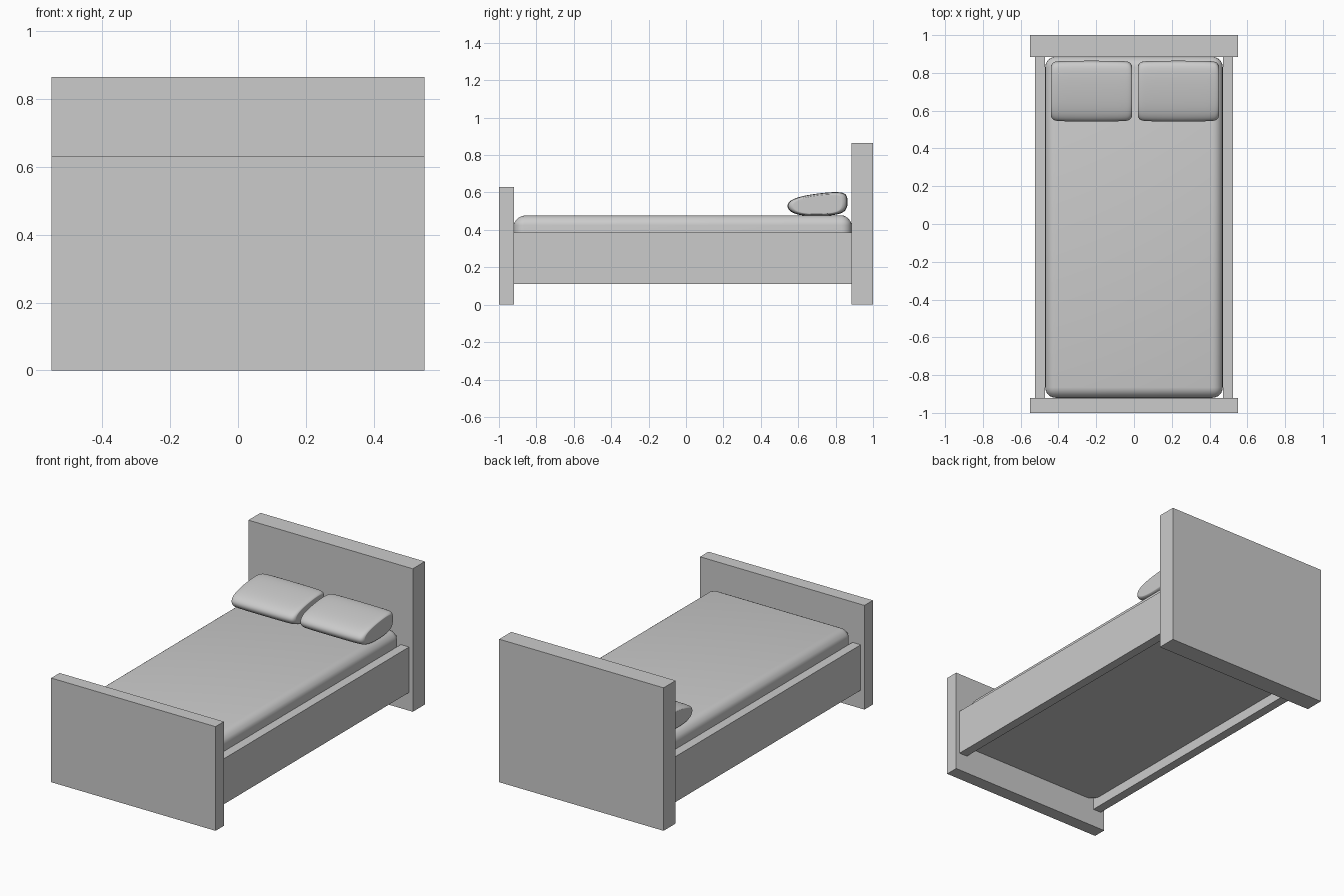
import bpy, bmesh
from mathutils import Vector

cube = bpy.data.objects.get("Cube")
if cube:
    bpy.data.objects.remove(cube, do_unlink=True)

grey = bpy.data.materials.new("light_grey")
grey.use_nodes = True
GREY = (0.6, 0.6, 0.6, 1)
grey.diffuse_color = GREY
grey.node_tree.nodes["Principled BSDF"].inputs["Base Color"].default_value = GREY


def add_object(name, bm):
    bmesh.ops.recalc_face_normals(bm, faces=bm.faces)
    mesh = bpy.data.meshes.new(name)
    bm.to_mesh(mesh)
    bm.free()
    obj = bpy.data.objects.new(name, mesh)
    bpy.context.collection.objects.link(obj)
    mesh.materials.append(grey)
    return obj


def box_mesh(low, high):
    low, high = Vector(low), Vector(high)
    bm = bmesh.new()
    bmesh.ops.create_cube(bm, size=1)
    bmesh.ops.scale(bm, vec=high - low, verts=bm.verts)
    bmesh.ops.translate(bm, vec=(low + high) / 2, verts=bm.verts)
    return bm


def smooth(obj, angle):
    bpy.ops.object.select_all(action="DESELECT")
    obj.select_set(True)
    bpy.context.view_layer.objects.active = obj
    bpy.ops.object.shade_smooth_by_angle(angle=angle)


# Frame
FOOT, HEAD = -0.92, 0.885
add_object("headboard", box_mesh((-0.55, HEAD, 0), (0.55, 1, 0.865)))
add_object("footboard", box_mesh((-0.55, -1, 0), (0.55, FOOT, 0.63)))
for name, x in (("left_rail", 0.4975), ("right_rail", -0.4975)):
    add_object(name, box_mesh((x - 0.0275, FOOT, 0.11), (x + 0.0275, HEAD, 0.385)))

# Mattress: rounded top and corners, flat underside
bm = box_mesh((-0.47, FOOT, 0.17), (0.47, HEAD, 0.48))
edges = [e for e in bm.edges if max(v.co.z for v in e.verts) > 0.4]
bmesh.ops.bevel(bm, geom=edges, offset=0.055, segments=6, profile=0.5,
                affect="EDGES")
# Soften the top border into a gentle crown
for v in bm.verts:
    if v.co.z > 0.44:
        v.co.z -= 0.006 * min(1, max(0, (abs(v.co.y) - 0.8) / 0.1))
smooth(add_object("mattress", bm), 0.7)

# Pillows: wedge-shaped side profile lofted across the width, then softened
PROFILE = [(0.535, 0.51), (0.545, 0.56), (0.65, 0.59), (0.84, 0.61),
           (0.866, 0.58), (0.866, 0.51), (0.82, 0.475), (0.60, 0.47)]
CENTRE = Vector((0.70, 0.535))
# Offset from the pillow middle and section scale
STATIONS = [(-0.215, 0.82), (-0.205, 0.97), (-0.16, 1.0),
            (0.16, 1.0), (0.205, 0.97), (0.215, 0.82)]
for name, middle in (("left_pillow", 0.235), ("right_pillow", -0.225)):
    bm = bmesh.new()
    rings = []
    for dx, scale in STATIONS:
        points = [CENTRE + (Vector(p) - CENTRE) * scale for p in PROFILE]
        rings.append([bm.verts.new((middle + dx, p.x, p.y)) for p in points])
    for a, b in zip(rings, rings[1:]):
        for i in range(len(a)):
            j = (i + 1) % len(a)
            bm.faces.new((a[i], a[j], b[j], b[i]))
    for ring in (rings[0], rings[-1]):
        # Inset end cap keeps the side panel nearly flat
        cap = bm.faces.new(ring)
        bmesh.ops.inset_individual(bm, faces=[cap], thickness=0.02)
    pillow = add_object(name, bm)
    smooth(pillow, 3.1)
    mod = pillow.modifiers.new("soft_shape", "SUBSURF")
    mod.levels = mod.render_levels = 3
